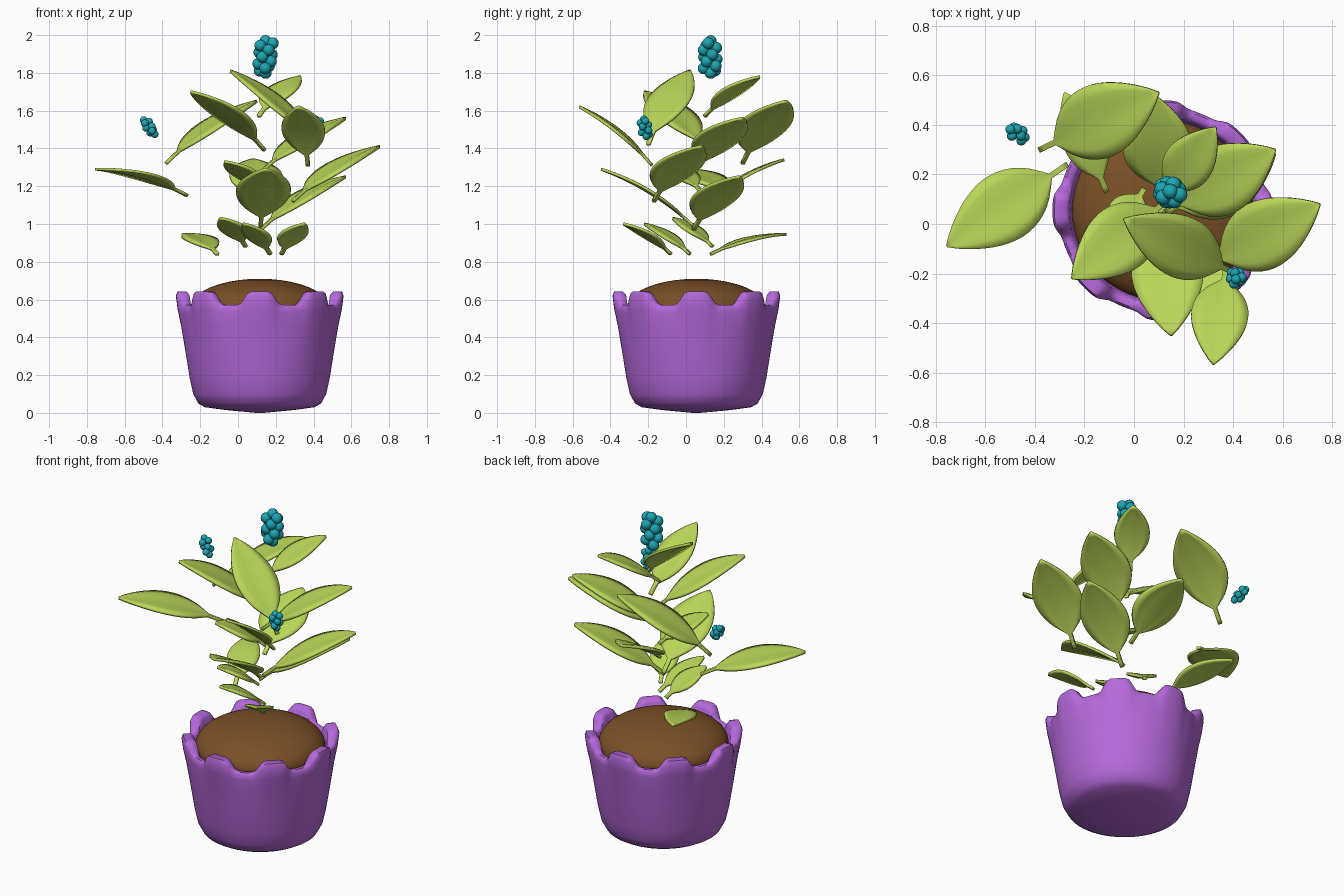
import bpy, bmesh
from math import sin, cos, pi, tau, radians
from mathutils import Vector, Matrix

cube = bpy.data.objects.get("Cube")
if cube:
    bpy.data.objects.remove(cube, do_unlink=True)


def material(name, rgb):
    m = bpy.data.materials.new(name)
    m.use_nodes = True
    m.diffuse_color = (*rgb, 1)
    m.node_tree.nodes["Principled BSDF"].inputs["Base Color"].default_value = (*rgb, 1)
    return m


PURPLE = material("purple glaze", (0.47, 0.14, 0.71))
SOIL = material("brown soil", (0.2, 0.08, 0.02))
GREEN = material("leaf green", (0.49, 0.68, 0.1))
TEAL = material("teal berry", (0.012, 0.38, 0.45))


def finish(bm, name, mat, angle=50):
    bmesh.ops.recalc_face_normals(bm, faces=bm.faces[:])
    mesh = bpy.data.meshes.new(name)
    bm.to_mesh(mesh)
    bm.free()
    ob = bpy.data.objects.new(name, mesh)
    bpy.context.collection.objects.link(ob)
    mesh.materials.append(mat)
    bpy.ops.object.select_all(action='DESELECT')
    ob.select_set(True)
    bpy.context.view_layer.objects.active = ob
    bpy.ops.object.shade_smooth_by_angle(angle=radians(angle))
    return ob


CENTRE = Vector((0.115, 0.055, 0))


def lathe(name, mat, profile, segments, bump=lambda a: 0, angle=50):
    """Spin rows of (radius, height, radius gain, height gain); the gains follow bump."""
    bm = bmesh.new()
    rings = []
    for r, z, dr, dz in profile:
        ring = []
        for k in range(segments):
            a = tau * k / segments
            b = bump(a)
            radius = r + dr * b
            ring.append(bm.verts.new(CENTRE + Vector((radius * cos(a), radius * sin(a), z + dz * b))))
        rings.append(ring)
    for lo, hi in zip(rings, rings[1:]):
        for k in range(segments):
            j = (k + 1) % segments
            bm.faces.new((lo[k], lo[j], hi[j], hi[k]))
    bm.faces.new(rings[0])
    bm.faces.new(rings[-1])
    return finish(bm, name, mat, angle)


def scallop(a):
    """Eight rounded battlements around the rim."""
    x = min(1, max(0, 0.5 + 0.75 * cos(8 * a)))
    return x * x * (3 - 2 * x)


# Pot: conical base, flared wall, battlement rim, inner wall
lathe("pot", PURPLE, [
    (0.02, 0, 0, 0), (0.18, 0.015, 0, 0), (0.29, 0.03, 0, 0), (0.325, 0.05, 0, 0),
    (0.352, 0.1, 0, 0), (0.37, 0.18, 0, 0), (0.394, 0.33, 0, 0), (0.412, 0.46, 0.004, 0),
    (0.42, 0.53, 0.015, 0.02), (0.42, 0.56, 0.024, 0.06), (0.41, 0.572, 0.026, 0.07),
    (0.39, 0.572, 0, 0.07), (0.375, 0.56, 0, 0.065), (0.368, 0.53, 0, 0.02),
    (0.355, 0.48, 0, 0)], 128, scallop)

# Soil mound
lathe("soil", SOIL, [(0.36, 0.5, 0, 0), (0.365, 0.56, 0, 0)] + [
    (0.365 * cos(t * pi / 20), 0.56 + 0.15 * sin(t * pi / 20), 0, 0) for t in range(1, 10)]
    + [(0.01, 0.71, 0, 0)], 48)


def leaf(name, base, tip, width, stalk=0.16, rows=20, half=3):
    """Arched blade with a narrow stalk and a creased midrib."""
    base, tip = Vector(base), Vector(tip)
    along = tip - base
    length = along.length
    side = along.cross(Vector((0, 0, 1))).normalized()
    normal = side.cross(along).normalized()
    bm = bmesh.new()
    grid = []
    for i in range(rows + 1):
        t = i / rows
        u = max(0, (t - stalk) / (1 - stalk))
        w = width / 2 * max(0, sin(pi * u ** 0.85)) ** 0.8
        w = max(w, 0.011 if t < 0.5 else 0.004)
        mid = base + along * t + normal * (0.2 * length * t * (1 - t))
        row = []
        for k in range(-half, half + 1):
            s = k / half
            lift = 0.16 * w * (abs(s) - 0.8 * s * s)
            row.append(bm.verts.new(mid + side * (s * w) + normal * lift))
        grid.append(row)
    for lo, hi in zip(grid, grid[1:]):
        for k in range(2 * half):
            bm.faces.new((lo[k], lo[k + 1], hi[k + 1], hi[k]))
    ob = finish(bm, name, GREEN)
    solid = ob.modifiers.new("thickness", 'SOLIDIFY')
    solid.thickness = 0.015
    solid.offset = 0


# Leaves: stalk end, tip, width
LEAVES = {
    "leaf_far_right": ((-0.27, 0.24, 1.15), (-0.755, -0.09, 1.29), 0.28),
    "leaf_back_high": ((-0.38, 0.3, 1.32), (0.1, 0.53, 1.65), 0.3),
    "leaf_front_high": ((0.37, -0.18, 1.31), (0.32, -0.565, 1.62), 0.23),
    "leaf_top_front": ((0.41, -0.2, 1.42), (-0.04, 0.02, 1.81), 0.25),
    "leaf_top_back": ((0.11, 0.1, 1.57), (0.33, 0.39, 1.78), 0.2),
    "leaf_upper_right": ((0.14, 0.1, 1.39), (-0.25, -0.22, 1.7), 0.27),
    "leaf_upper_left": ((0.13, 0.05, 1.28), (0.57, 0.3, 1.56), 0.28),
    "leaf_far_left": ((0.29, -0.17, 1.12), (0.75, 0.08, 1.41), 0.28),
    "leaf_middle_left": ((0.12, 0.04, 0.97), (0.57, 0.28, 1.25), 0.27),
    "leaf_middle_back": ((0.11, 0.1, 1.1), (0.08, 0.52, 1.34), 0.28),
    "leaf_middle_front": ((0.12, 0.05, 0.98), (0.15, -0.45, 1.29), 0.29),
    "leaf_middle_right": ((0.13, 0.08, 1.17), (-0.07, -0.12, 1.33), 0.2),
    "leaf_low_right": ((0.04, 0.14, 0.88), (-0.09, -0.07, 1.03), 0.17),
    "leaf_low_front": ((0.17, 0.02, 0.84), (0.03, -0.22, 1.0), 0.15),
    "leaf_low_left": ((0.23, -0.08, 0.84), (0.35, -0.33, 1.0), 0.16),
    "leaf_low_back": ((-0.11, 0.13, 0.84), (-0.28, 0.53, 0.945), 0.18),
}
for name, (base, tip, width) in LEAVES.items():
    leaf(name, base, tip, width)


def berries(name, low, high, count, size, spread):
    """Berries wound around a short axis, ending in one on top."""
    low, high = Vector(low), Vector(high)
    bm = bmesh.new()
    for i in range(count):
        t = i / (count - 1)
        a = 2.4 * i
        r = spread * (1 if 0 < t < 0.95 else 0.2)
        p = low.lerp(high, t) + Vector((r * cos(a), r * sin(a), 0))
        bmesh.ops.create_uvsphere(bm, u_segments=16, v_segments=10, radius=size,
                                  matrix=Matrix.Translation(p))
    finish(bm, name, TEAL, 60)


# Berry clusters
berries("berries_top", (0.14, 0.13, 1.8), (0.15, 0.125, 1.969), 15, 0.031, 0.036)
berries("berries_right", (-0.445, 0.35, 1.475), (-0.495, 0.38, 1.55), 10, 0.02, 0.02)
berries("berries_left", (0.41, -0.21, 1.465), (0.415, -0.225, 1.555), 10, 0.02, 0.022)
